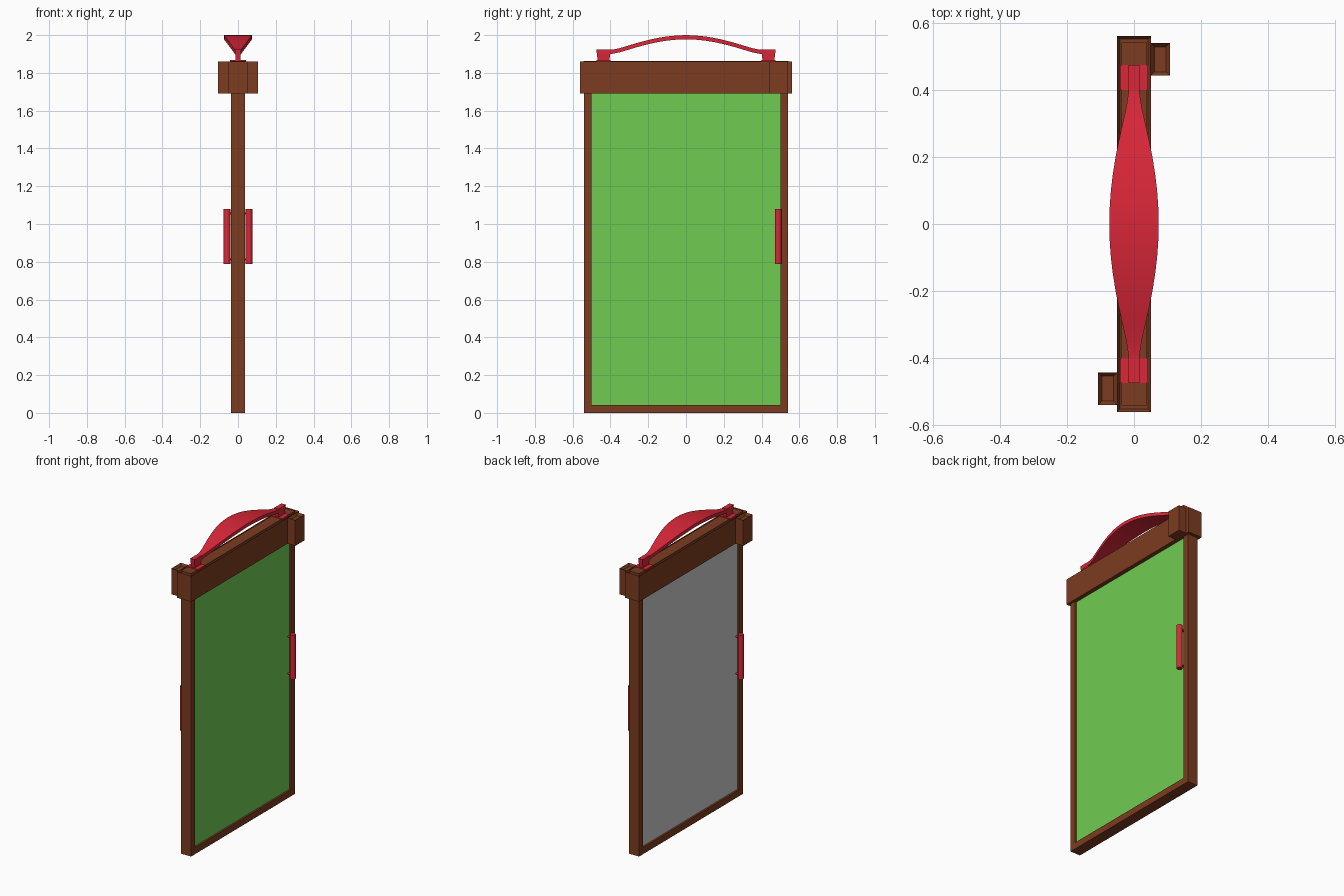
import bpy, bmesh, math
from mathutils import Vector, Matrix

if "Cube" in bpy.data.objects:
    bpy.data.objects.remove(bpy.data.objects["Cube"])


def material(name, rgb):
    m = bpy.data.materials.new(name)
    m.diffuse_color = (*rgb, 1)
    m.use_nodes = True
    m.node_tree.nodes["Principled BSDF"].inputs["Base Color"].default_value = m.diffuse_color
    return m


BROWN = material("brown", (0.20, 0.045, 0.014))
RED = material("red", (0.70, 0.02, 0.04))
GREEN = material("green", (0.16, 0.60, 0.085))


def finish(name, bm, mat=None, turned=False):
    """Make an object; turned spins it half a turn about z."""
    if turned:
        bmesh.ops.transform(bm, matrix=Matrix.Rotation(math.pi, 4, 'Z'), verts=bm.verts)
    bmesh.ops.recalc_face_normals(bm, faces=bm.faces)
    me = bpy.data.meshes.new(name)
    bm.to_mesh(me)
    bm.free()
    ob = bpy.data.objects.new(name, me)
    bpy.context.collection.objects.link(ob)
    if mat:
        me.materials.append(mat)
    return ob


def add_box(bm, lo, hi):
    lo, hi = Vector(lo), Vector(hi)
    mat = Matrix.Translation((lo + hi) / 2) @ Matrix.Diagonal((*(hi - lo), 1))
    return bmesh.ops.create_cube(bm, size=1, matrix=mat)["verts"]


def box(name, lo, hi, mat=None, turned=False):
    bm = bmesh.new()
    add_box(bm, lo, hi)
    return finish(name, bm, mat, turned)


def tray(name, lo, hi, wall, depth, turned=False):
    """Box with a recess sunk in its top face."""
    bm = bmesh.new()
    add_box(bm, lo, hi)
    bm.normal_update()
    top = max(bm.faces, key=lambda f: f.calc_center_median().z)
    bmesh.ops.inset_individual(bm, faces=[top], thickness=wall)
    bmesh.ops.translate(bm, verts=top.verts, vec=(0, 0, -depth))
    return finish(name, bm, BROWN, turned)


def add_rod(bm, centre, axis, radius, length, sides):
    rot = Vector((0, 0, 1)).rotation_difference(Vector(axis)).to_matrix().to_4x4()
    bmesh.ops.create_cone(bm, cap_ends=True, segments=sides, radius1=radius, radius2=radius,
                          depth=length, matrix=Matrix.Translation(centre) @ rot)


def smooth(ob):
    bpy.ops.object.select_all(action='DESELECT')
    ob.select_set(True)
    bpy.context.view_layer.objects.active = ob
    bpy.ops.object.shade_smooth_by_angle(angle=math.radians(35))


# Frame stiles, sill and top rail
for side, s in (("left", -1), ("right", 1)):
    a, b = sorted((s * 0.50, s * 0.54))
    box(side + "_stile", (-0.036, a, 0), (0.036, b, 1.69), BROWN)
box("sill", (-0.036, -0.50, 0), (0.036, 0.50, 0.043), BROWN)
box("top_rail", (-0.037, -0.542, 1.70), (0.037, 0.542, 1.864), BROWN)

# Two-sided panel
box("green_panel", (0, -0.50, 0.043), (0.024, 0.50, 1.70), GREEN)
box("grey_panel", (-0.024, -0.50, 0.043), (0, 0.50, 1.70))

# Header sleeve, with a block and a pull bar at opposite corners
tray("header", (-0.051, -0.561, 1.69), (0.051, 0.561, 1.86), 0.013, 0.015)
for side, turned in (("front", True), ("back", False)):
    tray(side + "_header_block", (0.05, 0.443, 1.69), (0.107, 0.54, 1.86), 0.016, 0.015, turned)
    bm = bmesh.new()
    add_rod(bm, (0.058, 0.488, 0.933), (0, 0, 1), 0.018, 0.292, 24)
    for z in (0.812, 1.055):
        add_rod(bm, (0.039, 0.488, z), (1, 0, 0), 0.006, 0.04, 12)
    smooth(finish(side + "_pull_bar", bm, RED, turned))

    # Carry handle foot: thin plate and narrow flared post
    box(side + "_handle_plate", (-0.042, 0.40, 1.858), (0.042, 0.475, 1.868), RED, turned)
    bm = bmesh.new()
    vs = add_box(bm, (-0.016, 0.398, 1.865), (0.016, 0.475, 1.925))
    for v in vs:
        if v.co.z < 1.9:
            v.co.x *= 0.8
            v.co.y = 0.437 + (v.co.y - 0.437) * 0.8
    finish(side + "_handle_post", bm, RED, turned)

# Arched carry handle: strip lofted through (y, half width, top z)
half = [(0.0, 0.073, 2.0), (0.05, 0.0725, 1.998), (0.1, 0.069, 1.993), (0.15, 0.063, 1.985),
        (0.2, 0.055, 1.974), (0.25, 0.045, 1.961), (0.3, 0.034, 1.946), (0.35, 0.023, 1.931),
        (0.39, 0.017, 1.923), (0.42, 0.016, 1.921), (0.47, 0.016, 1.92)]
stations = [(-y, w, z) for y, w, z in half[:0:-1]] + half
bm = bmesh.new()
rings = []
for y, w, z in stations:
    rings.append([bm.verts.new(p) for p in
                  ((-w, y, z), (w, y, z), (w, y, z - 0.022), (-w, y, z - 0.022))])
for r, q in zip(rings, rings[1:]):
    for i in range(4):
        j = (i + 1) % 4
        bm.faces.new((r[i], r[j], q[j], q[i]))
bm.faces.new(rings[0])
bm.faces.new(rings[-1])
smooth(finish("carry_handle", bm, RED))
